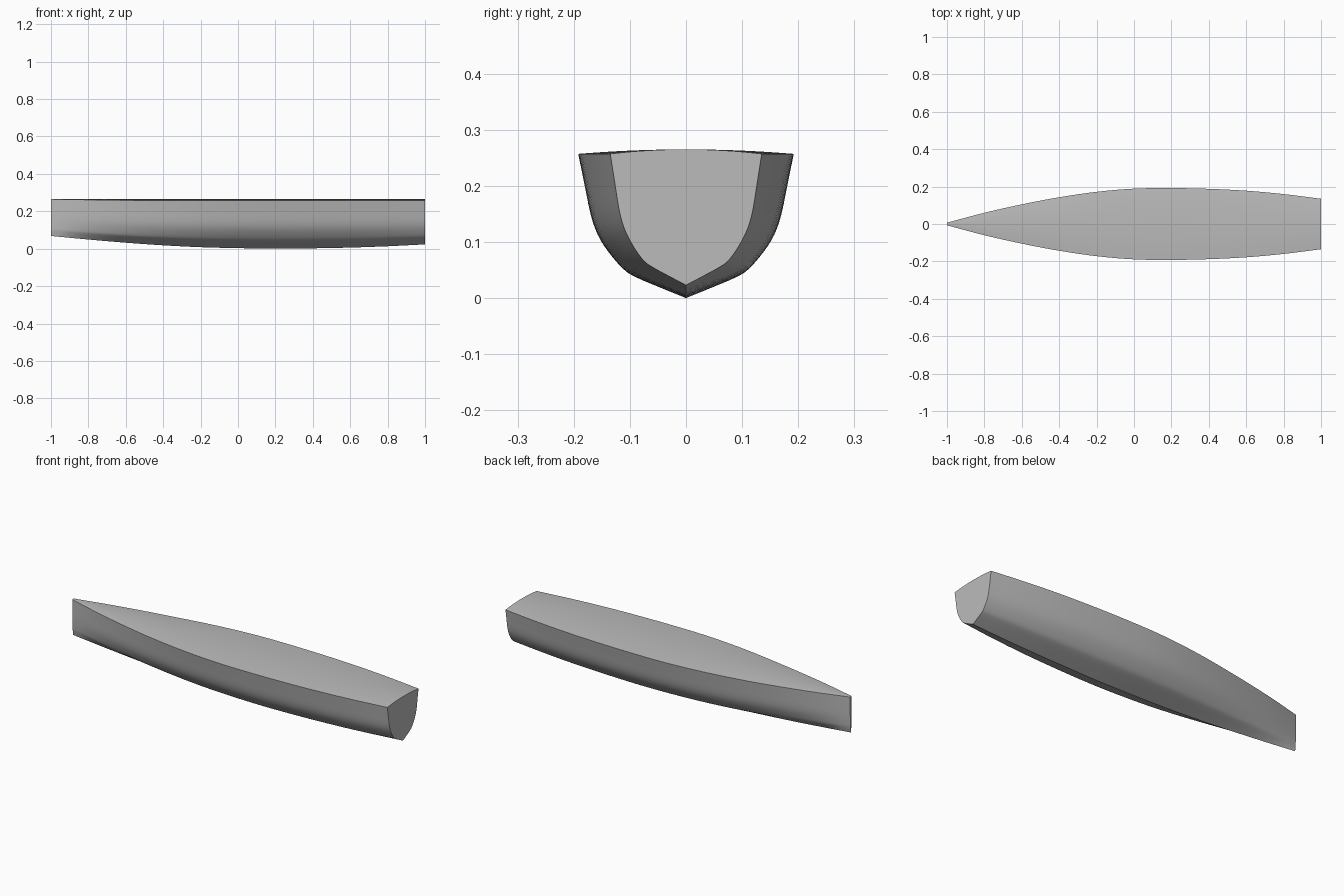
import bpy
import bmesh
import math

cube = bpy.data.objects.get("Cube")
if cube:
    bpy.data.objects.remove(cube, do_unlink=True)

DECK_Z = 0.265
CROWN = 0.008
STATIONS = 40

# Half beam and keel height at even steps from bow to stern
BEAM = [0.007, 0.06, 0.105, 0.143, 0.172, 0.189, 0.192, 0.188, 0.178, 0.16, 0.135]
KEEL = [0.068, 0.049, 0.032, 0.018, 0.008, 0.003, 0, 0.002, 0.006, 0.013, 0.023]

# Half section from keel to gunwale, as fractions of beam and depth
SECTION = [(0, 0), (0.24, 0.073), (0.46, 0.143), (0.58, 0.2), (0.72, 0.32),
           (0.82, 0.44), (0.885, 0.58), (0.94, 0.78), (1, 1)]


def spline(values, t):
    """Smooth curve through evenly spaced values, with t from 0 to 1."""
    last = len(values) - 1
    i = min(int(t * last), last - 1)
    f = t * last - i
    b, c = values[i], values[i + 1]
    a = values[i - 1] if i > 0 else 2 * b - c
    d = values[i + 2] if i + 2 <= last else 2 * c - b
    return b + f / 2 * (c - a + f * (2 * a - 5 * b + 4 * c - d + f * (3 * (b - c) + d - a)))


def hull_ring(t):
    """Closed cross-section: keel, side, crowned deck, other side."""
    x = 2 * t - 1
    beam, keel = spline(BEAM, t), spline(KEEL, t)
    drop = CROWN * min(1, beam / 0.13)
    edge = DECK_Z - drop
    half = []
    steps = 24
    for k in range(steps + 1):
        y = spline([p[0] for p in SECTION], k / steps) * beam
        z = keel + spline([p[1] for p in SECTION], k / steps) * (edge - keel)
        half.append((x, y, z))
    for k in range(1, 7):
        s = 1 - k / 6
        half.append((x, beam * s, DECK_Z - drop * s * s))
    return half + [(x, -y, z) for x, y, z in half[-2:0:-1]]


# Hull, deck and transom lofted as one closed shell
bm = bmesh.new()
rings = [[bm.verts.new(p) for p in hull_ring(i / STATIONS)] for i in range(STATIONS + 1)]
for a, b in zip(rings, rings[1:]):
    for j in range(len(a)):
        k = (j + 1) % len(a)
        bm.faces.new((a[j], a[k], b[k], b[j]))
bm.faces.new(rings[0])
bm.faces.new(rings[-1])
bmesh.ops.recalc_face_normals(bm, faces=bm.faces)
mesh = bpy.data.meshes.new("boat_hull")
bm.to_mesh(mesh)
bm.free()

hull = bpy.data.objects.new("boat_hull", mesh)
bpy.context.collection.objects.link(hull)

# Plain grey finish
grey = bpy.data.materials.new("plain_grey")
grey.use_nodes = True
colour = (0.5, 0.5, 0.5, 1)
grey.diffuse_color = colour
grey.node_tree.nodes["Principled BSDF"].inputs["Base Color"].default_value = colour
mesh.materials.append(grey)

bpy.ops.object.select_all(action="DESELECT")
hull.select_set(True)
bpy.context.view_layer.objects.active = hull
bpy.ops.object.shade_smooth_by_angle(angle=math.radians(30))
